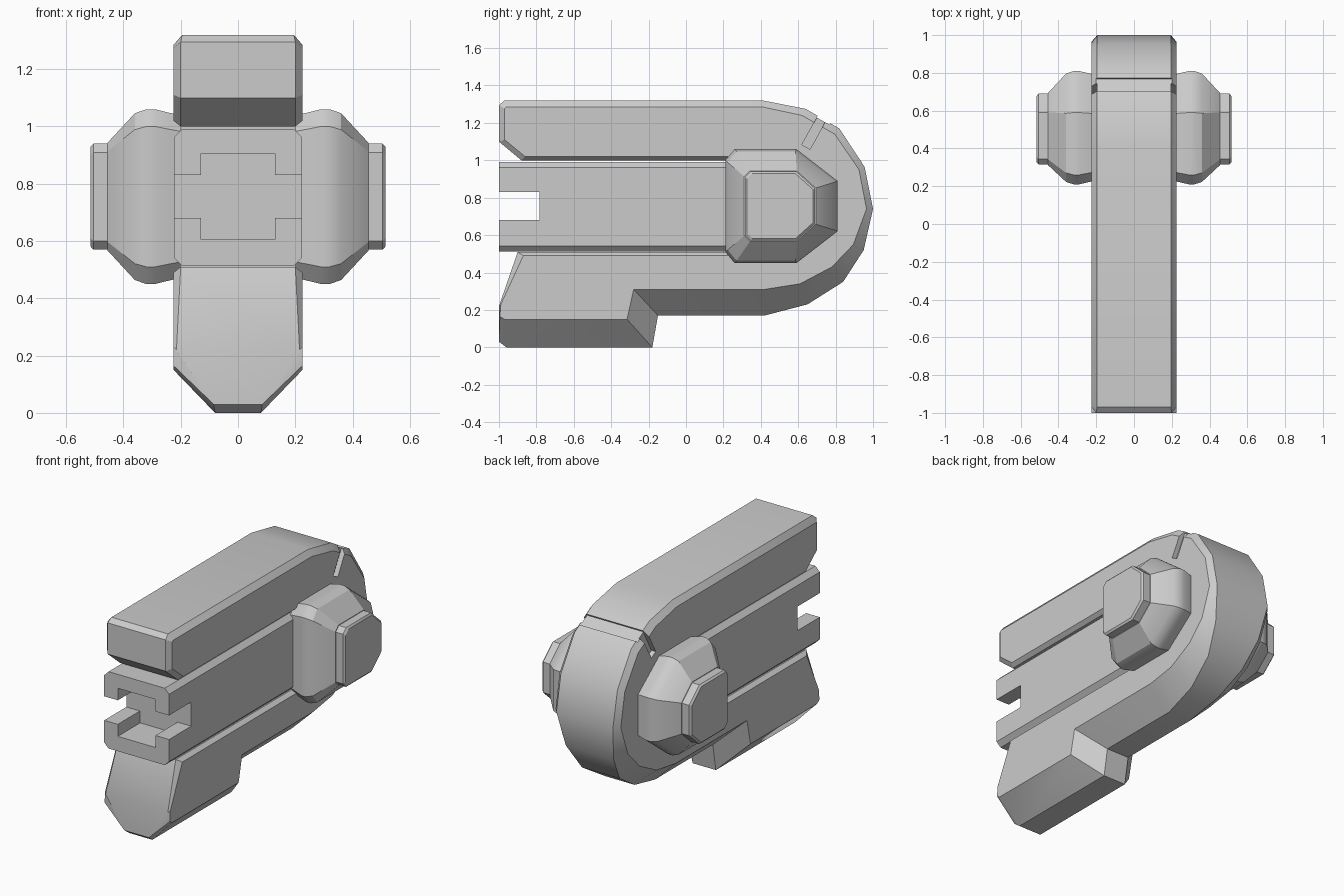
import bpy, bmesh, math
from mathutils import Matrix, Vector

if "Cube" in bpy.data.objects:
    bpy.data.objects.remove(bpy.data.objects["Cube"])


def finish(name, bm):
    bmesh.ops.recalc_face_normals(bm, faces=bm.faces)
    me = bpy.data.meshes.new(name)
    bm.to_mesh(me)
    bm.free()
    ob = bpy.data.objects.new(name, me)
    bpy.context.collection.objects.link(ob)
    return ob


def loft(name, rings):
    """Skin a list of equal-length closed rings and cap both ends."""
    bm = bmesh.new()
    vs = [[bm.verts.new(p) for p in ring] for ring in rings]
    n = len(vs[0])
    for a, b in zip(vs, vs[1:]):
        for i in range(n):
            j = (i + 1) % n
            bm.faces.new((a[i], a[j], b[j], b[i]))
    bm.faces.new(vs[0])
    bm.faces.new(vs[-1])
    return finish(name, bm)


def box(name, lo, hi, tilt=0, bevel=0):
    lo, hi = Vector(lo), Vector(hi)
    bm = bmesh.new()
    m = Matrix.Translation((lo + hi) / 2) @ Matrix.Rotation(tilt, 4, 'X') @ Matrix.Diagonal((*(hi - lo), 1))
    bmesh.ops.create_cube(bm, size=1, matrix=m)
    if bevel:
        long_edges = [e for e in bm.edges if abs(e.verts[0].co.y - e.verts[1].co.y) > 0.5]
        bmesh.ops.bevel(bm, geom=long_edges, offset=bevel, segments=1, affect='EDGES')
    return finish(name, bm)


def cut(ob, *cutters):
    for c in cutters:
        c.hide_render = True
        mod = ob.modifiers.new("cut", 'BOOLEAN')
        mod.operation, mod.solver, mod.object = 'DIFFERENCE', 'EXACT', c
        bpy.context.view_layer.objects.active = ob
        bpy.ops.object.modifier_apply(modifier=mod.name)
        bpy.data.objects.remove(c)


def smooth(ob):
    bpy.ops.object.select_all(action='DESELECT')
    ob.select_set(True)
    bpy.context.view_layer.objects.active = ob
    bpy.ops.object.shade_smooth_by_angle(angle=math.radians(28))


# U-shaped shell: centre outline y,z / side outline y,z / half width of the centre strip
W = 0.225
outline = [
    (-.97, 1.32, -.96, 1.285, .195), (.41, 1.32, .41, 1.285, .195),
    (.64, 1.275, .62, 1.24, .195), (.82, 1.17, .795, 1.14, .195),
    (.955, .965, .925, .95, .195), (1, .74, .965, .74, .195),
    (.95, .52, .895, .55, .165), (.84, .35, .78, .43, .13),
    (.65, .23, .61, .34, .10), (.42, .17, .42, .31, .08),
    (-.15, .17, -.28, .31, .08), (-.18, 0, -.315, .15, .08),
    (-.96, 0, -.97, .15, .08), (-1, .03, -.995, .165, .085),
    (-1, .22, -.99, .23, .215), (-.9, .51, -.87, .49, .2),
    (.3, .51, .3, .49, .2), (.3, 1.0, .3, 1.02, .2),
    (-.88, 1.0, -.86, 1.02, .2), (-1, 1.10, -.97, 1.11, .2),
    (-1, 1.295, -.97, 1.275, .2)]
shell = loft("shell", [
    [(W, p[2], p[3]) for p in outline],
    [(p[4], p[0], p[1]) for p in outline],
    [(-p[4], p[0], p[1]) for p in outline],
    [(-W, p[2], p[3]) for p in outline]])

# shallow groove over the top and a slit down each side
tilt = math.radians(-29)
cut(shell,
    box("groove", (-.4, .71, 1.205), (.4, .79, 1.275), tilt),
    box("slit_right", (.195, .66, 1.06), (.4, .71, 1.24), tilt),
    box("slit_left", (-.4, .66, 1.06), (-.195, .71, 1.24), tilt))
smooth(shell)

# central bar with a square socket and a slot through its sides
bar = box("central_bar", (-.224, -1, .512), (.224, .32, .992), bevel=.03)
cut(bar,
    box("socket", (-.13, -1.2, .605), (.13, -.78, .905)),
    box("side_slot", (-.4, -1.2, .68), (.4, -.782, .83)))
smooth(bar)

# side hubs and their caps: outline in the side plane, scaled per ring
CY, CZ = .50, .755
hub_outline = [(.21, .51), (.26, .45), (.59, .45), (.81, .62), (.81, .89), (.59, 1.06), (.26, 1.06), (.21, 1.0)]
cap_outline = [(.315, .60), (.345, .57), (.59, .57), (.69, .66), (.69, .85), (.59, .94), (.345, .94), (.315, .91)]


def ring(pts, x, s):
    return [(x, CY + (y - CY) * s, CZ + (z - CZ) * s) for y, z in pts]


for side, sx in (("right", 1), ("left", -1)):
    hub = [ring(hub_outline, sx * x, s) for x, s in ((.2, .93), (.24, .96), (.29, 1), (.32, 1), (.36, .955))]
    hub.append(ring(cap_outline, sx * .455, 1.02))
    smooth(loft("hub_" + side, hub))
    cap = [ring(cap_outline, sx * x, s) for x, s in ((.44, 1), (.505, 1), (.515, .94))]
    smooth(loft("hub_cap_" + side, cap))
